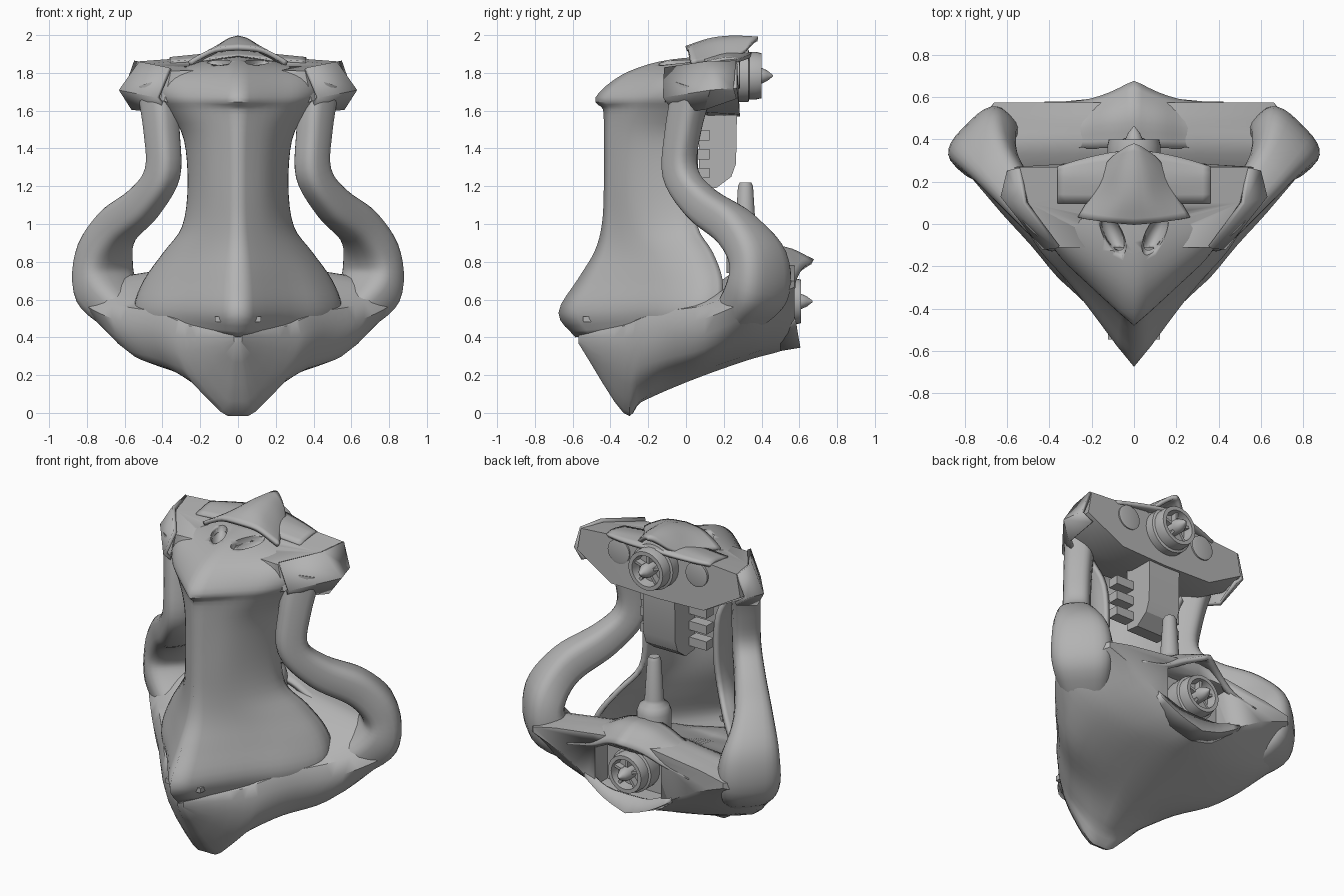
import bpy, bmesh, math
from mathutils import Vector

if "Cube" in bpy.data.objects:
    bpy.data.objects.remove(bpy.data.objects["Cube"])

mat = bpy.data.materials.new("grey_hull")
mat.diffuse_color = (0.45, 0.45, 0.45, 1)
mat.use_nodes = True
mat.node_tree.nodes["Principled BSDF"].inputs["Base Color"].default_value = mat.diffuse_color


def spline(pts, n):
    """Smooth curve through the points, n steps per span."""
    if n == 1:
        return [Vector(p) for p in pts]
    p = [Vector(q) for q in pts]
    p = [2 * p[0] - p[1]] + p + [2 * p[-1] - p[-2]]
    out = []
    for i in range(1, len(p) - 2):
        a, b, c, d = p[i - 1:i + 3]
        for k in range(n):
            t = k / n
            out.append(0.5 * (2 * b + (c - a) * t + (2 * a - 5 * b + 4 * c - d) * t * t
                              + (3 * b - a - 3 * c + d) * t ** 3))
    return out + [p[-2]]


def finish(name, bm, angle=40, mirror=False, solid=0):
    bmesh.ops.recalc_face_normals(bm, faces=bm.faces)
    me = bpy.data.meshes.new(name)
    bm.to_mesh(me)
    bm.free()
    me.materials.append(mat)
    ob = bpy.data.objects.new(name, me)
    bpy.context.collection.objects.link(ob)
    bpy.ops.object.select_all(action='DESELECT')
    bpy.context.view_layer.objects.active = ob
    ob.select_set(True)
    bpy.ops.object.shade_smooth_by_angle(angle=math.radians(angle))
    if mirror:
        ob.modifiers.new("mirror", 'MIRROR').merge_threshold = 0.002
    if solid:
        m = ob.modifiers.new("shell", 'SOLIDIFY')
        m.thickness, m.offset = solid, 0
    return ob


def loft(name, rows, nu=1, nv=1, closed=False, caps=False, **kw):
    """Skin between rows of points, optionally smoothed both ways."""
    rows = [spline(r, nu) for r in rows]
    cols = [spline(c, nv) for c in zip(*rows)]
    bm = bmesh.new()
    grid = [[bm.verts.new(v) for v in r] for r in zip(*cols)]
    n = len(grid[0])
    for a, b in zip(grid, grid[1:]):
        for i in range(n if closed else n - 1):
            j = (i + 1) % n
            bm.faces.new((a[i], a[j], b[j], b[i]))
    if caps:
        bm.faces.new(grid[0])
        bm.faces.new(grid[-1])
    return finish(name, bm, **kw)


def lathe(name, prof, loc, axis='Y', seg=32, **kw):
    """Turn (radius, distance) pairs about an axis."""
    rows = []
    for r, h in prof:
        ring = []
        for i in range(seg):
            a = 2 * math.pi * i / seg
            u, v = r * math.cos(a), r * math.sin(a)
            ring.append(Vector(loc) + (Vector((u, h, v)) if axis == 'Y' else Vector((u, v, h))))
        rows.append(ring)
    return loft(name, rows, closed=True, caps=True, **kw)


def box(name, c, s, **kw):
    bm = bmesh.new()
    bmesh.ops.create_cube(bm, size=1)
    for v in bm.verts:
        v.co = Vector([c[i] + v.co[i] * s[i] for i in range(3)])
    return finish(name, bm, **kw)


def cut(ob, cutter):
    m = ob.modifiers.new("cut", 'BOOLEAN')
    m.operation, m.object, m.solver = 'DIFFERENCE', cutter, 'EXACT'
    cutter.hide_render = True
    cutter.hide_set(True)


# Front shell and brow: nose height, nose y, half width, back height, back y, sharpness
shell = [(1.875, .10, .25, 1.82, .2, .3), (1.845, -.14, .36, 1.79, .08, .7), (1.775, -.335, .40, 1.75, .04, .8),
         (1.665, -.465, .40, 1.68, .03, .8), (1.61, -.425, .345, 1.60, .03, .4), (1.45, -.42, .27, 1.45, .06, .1),
         (1.2, -.42, .25, 1.2, .06, 0), (1.0, -.43, .28, .98, .06, .2), (.85, -.47, .38, .84, .14, .5),
         (.7, -.56, .48, .70, .19, .8), (.53, -.66, .53, .57, .18, 1), (.41, -.575, .50, .47, .13, 1)]
rows = []
for zn, yn, w, zb, yb, k in shell:
    row = []
    for fx, lo, hi in ((0, 0, 0), (.5, .22, .42), (.82, .5, .65), (1, .8, .86), (.97, 1, 1)):
        f = lo + (hi - lo) * k
        row.append((w * fx, yn + (yb - yn) * f, zn + (zb - zn) * f))
    rows.append(row)
front = loft("front_shell", rows, 4, 4, mirror=True, solid=.03)

# Lower hull, cross sections from prow to stern
hull_sections = [
    (-.57, (0, .37), (.015, .37), (.02, .38), (.02, .42), (0, .44)),
    (-.33, (0, .0), (.08, .02), (.245, .24), (.255, .46), (0, .5)),
    (-.24, (0, .055), (.13, .085), (.325, .25), (.345, .5), (0, .5)),
    (-.10, (0, .12), (.24, .18), (.43, .29), (.455, .54), (0, .55)),
    (.1, (0, .20), (.38, .25), (.60, .34), (.62, .57), (0, .64)),
    (.33, (0, .28), (.38, .33), (.69, .45), (.80, .66), (0, .80)),
    (.46, (0, .315), (.28, .38), (.58, .50), (.74, .68), (0, .82)),
    (.575, (0, .35), (.2, .44), (.46, .59), (.66, .70), (0, .80))]
hull = loft("lower_hull", [[(x, s[0], z) for x, z in s[1:]] for s in hull_sections],
            3, 4, caps=True, mirror=True)
cut(hull, box("engine_bay_cutter", (0, .6, .585), (.46, .3, .28)))

# Stern lip under the engine bay
loft("stern_lip", [[(0, .50, .335), (0, .60, .35), (0, .57, .45)],
                   [(.15, .50, .375), (.15, .59, .40), (.15, .57, .46)],
                   [(.3, .50, .46), (.3, .575, .49), (.3, .56, .53)]], 1, 3, mirror=True, solid=.015)

# Small ports either side of the nose
box("nose_port", (.105, -.515, .495), (.035, .06, .03), mirror=True)

# Side arms: x, y, z, half width along the hull, half thickness
arm = [(.43, .04, 1.74, .10, .09), (.405, -.015, 1.5, .09, .08), (.40, -.03, 1.27, .09, .08),
       (.50, .08, 1.11, .095, .09), (.645, .26, .98, .105, .115), (.71, .38, .82, .11, .165),
       (.695, .375, .64, .125, .175), (.56, .25, .48, .10, .12)]
out = Vector((1, -1, 0)).normalized()
path = [Vector(p[:3]) for p in arm]
rings = []
for i, p in enumerate(arm):
    t = (path[min(i + 1, len(path) - 1)] - path[max(i - 1, 0)]).normalized()
    side = t.cross(out).normalized()
    ring = []
    for k in range(24):
        c, s = math.cos(k * math.pi / 12), math.sin(k * math.pi / 12)
        ring.append(path[i] + side * (p[3] * math.copysign(abs(c) ** .65, c))
                    + out * (p[4] * math.copysign(abs(s) ** .65, s)))
    rings.append(ring)
loft("side_arm", rings, 1, 5, closed=True, caps=True, mirror=True)

# Head behind the brow
head_sections = [
    (-.11, (0, 1.64), (.29, 1.62), (.39, 1.65), (.355, 1.81), (0, 1.82)),
    (.10, (0, 1.57), (.40, 1.59), (.575, 1.69), (.50, 1.845), (0, 1.87)),
    (.27, (0, 1.57), (.32, 1.58), (.565, 1.72), (.54, 1.86), (0, 1.90))]
head = loft("head", [[(x, s[0] + (.015 if z < 1.6 else 0), z) for x, z in s[1:]] for s in head_sections],
            caps=True, mirror=True, angle=35)
bm = bmesh.new()
bmesh.ops.create_uvsphere(bm, u_segments=24, v_segments=12, radius=1)
for v in bm.verts:
    x, y = v.co.x * .045, v.co.y * .1
    v.co = Vector((.1 + x + y * .45, -.05 + y - x * .3, 1.865 + v.co.z * .07))
eyes = finish("eye_cutter", bm, mirror=True)
cut(head, eyes)
cut(front, eyes)

# Outer cheek plates on the head
loft("cheek_plate", [[(.36, -.11, 1.825), (.425, -.115, 1.67), (.375, -.06, 1.60)],
                     [(.515, .10, 1.855), (.62, .13, 1.71), (.555, .10, 1.61)],
                     [(.54, .265, 1.86), (.59, .25, 1.72), (.53, .265, 1.67)]],
     mirror=True, solid=.022)

# Hood over the eyes
loft("hood", [[(0, .0, 1.93), (.12, .01, 1.92), (.21, .02, 1.88), (.26, .03, 1.85)],
              [(0, .12, 1.97), (.07, .12, 1.955), (.14, .13, 1.91), (.195, .14, 1.865)],
              [(0, .24, 1.985), (.05, .24, 1.97), (.10, .25, 1.93), (.14, .26, 1.88)],
              [(0, .38, 1.98), (.02, .37, 1.975), (.05, .35, 1.955), (.09, .32, 1.92)]],
     3, 4, mirror=True, solid=.025)

# Low crest between the hood and the upper engine
loft("back_crest", [[(x, .10, 1.88 - x * .08), (x, .22, 1.91 - x * .1), (x, y, 1.90 - x * .1)]
                    for x, y in ((0, .35), (.12, .335), (.25, .305), (.36, .27))],
     3, 3, mirror=True, solid=.02)

# Round covers on the back of the head
for s, n in ((-1, "left"), (1, "right")):
    lathe(n + "_back_cover", [(.075, 0), (.075, .018), (.06, .022)], (s * .27, .265, 1.79))


# Engines: housing, spinner and vanes
def engine(name, y, z, r):
    lathe(name + "_housing", [(r * .9, -.1), (r, -.03), (r, .05), (r * .9, .055), (r * .9, .09), (r * .85, .12),
                              (r * .68, .12), (r * .62, .06)], (0, y, z))
    lathe(name + "_spinner", [(r * .3, .05), (r * .3, .12), (r * .2, .15), (.004, .18)], (0, y, z), seg=16)
    bm = bmesh.new()
    for i in range(5):
        a = i * 2 * math.pi / 5 + math.pi / 2
        d, t = Vector((math.cos(a), 0, math.sin(a))), Vector((-math.sin(a), 0, math.cos(a))) * .008
        c, b = Vector((0, y + .05, z)), Vector((0, .05, 0))
        res = [bm.verts.new(c + d * r * f + t * s + b * h)
               for f in (.2, .7) for s, h in ((-1, 0), (1, 0), (1, 1), (-1, 1))]
        for q in ((0, 1, 2, 3), (4, 5, 6, 7), (0, 1, 5, 4), (1, 2, 6, 5), (2, 3, 7, 6), (3, 0, 4, 7)):
            bm.faces.new([res[k] for k in q])
    finish(name + "_vanes", bm)


engine("upper_engine", .28, 1.785, .14)
engine("rear_engine", .49, .59, .135)

# Cowl above the rear engine
loft("rear_cowl", [[(0, .36, .84), (0, .52, .865), (0, .67, .80)],
                   [(.12, .36, .82), (.12, .50, .83), (.12, .61, .755)],
                   [(.25, .36, .76), (.25, .48, .76), (.25, .575, .69)],
                   [(.42, .38, .70), (.42, .48, .71), (.42, .57, .65)]], 4, 4, mirror=True, solid=.03)

# Exhaust stack on the deck
lathe("exhaust_stack", [(.10, .74), (.10, .88), (.085, .92), (.06, .94), (.055, .96), (.04, 1.20), (.03, 1.22)],
      (0, .315, 0), axis='Z', seg=24)

# Equipment box hanging under the head, with side teeth
prof = [(.07, 1.6), (.27, 1.6), (.265, 1.32), (.24, 1.25), (.16, 1.19), (.07, 1.2)]
loft("equipment_box", [[(x, y, z) for y, z in prof] for x in (-.11, .11)], closed=True, caps=True, angle=20)
for i in range(3):
    box("box_tooth_%d" % (i + 1), (.17, .09, 1.27 + .1 * i), (.12, .07, .055), mirror=True)
